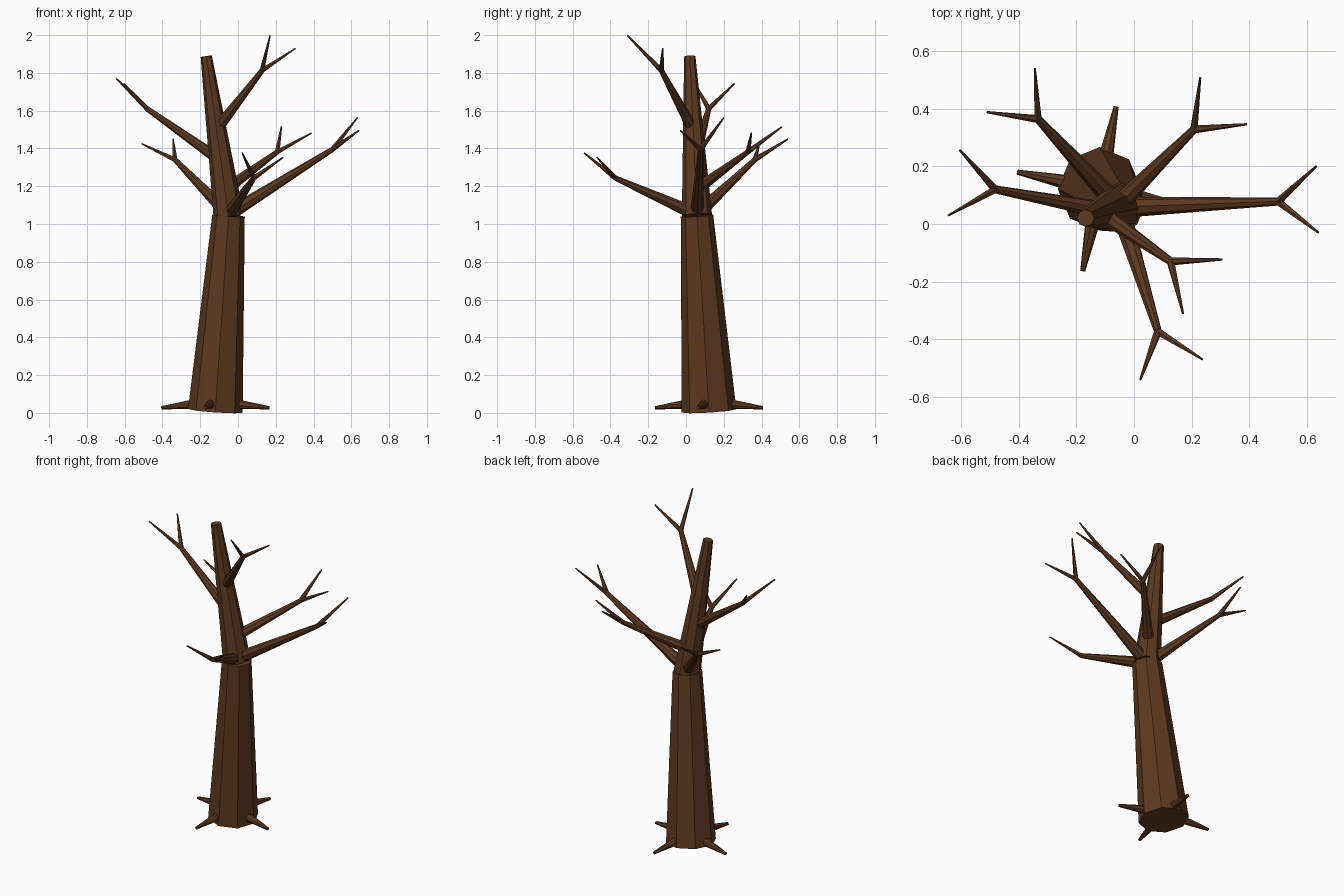
import bpy
import bmesh
from mathutils import Vector, Matrix

cube = bpy.data.objects.get("Cube")
if cube:
    bpy.data.objects.remove(cube, do_unlink=True)

# Single bark colour
bark = bpy.data.materials.new("bark_brown")
bark.use_nodes = True
bark.diffuse_color = (0.107, 0.042, 0.015, 1)
bark.node_tree.nodes["Principled BSDF"].inputs["Base Color"].default_value = bark.diffuse_color


def add_limb(bm, start, end, r1, r2, sides):
    """Tapered, capped, flat-sided limb between two points."""
    start, end = Vector(start), Vector(end)
    axis = end - start
    turn = Vector((0, 0, 1)).rotation_difference(axis).to_matrix().to_4x4()
    bmesh.ops.create_cone(bm, cap_ends=True, segments=sides, radius1=r1, radius2=r2,
                          depth=axis.length,
                          matrix=Matrix.Translation((start + end) / 2) @ turn)


def make_part(name, limbs):
    bm = bmesh.new()
    for limb in limbs:
        add_limb(bm, *limb)
    mesh = bpy.data.meshes.new(name)
    bm.to_mesh(mesh)
    bm.free()
    mesh.materials.append(bark)
    obj = bpy.data.objects.new(name, mesh)
    bpy.context.collection.objects.link(obj)
    return obj


# Trunk in two leaning sections
foot = Vector((-0.12, 0.122, 0.011))
crotch = Vector((-0.05, 0.058, 1.045))
top = Vector((-0.168, 0.02, 1.888))
make_part("lower_trunk", [(foot, crotch, 0.145, 0.086, 8)])
make_part("upper_trunk", [(crotch, top, 0.08, 0.03, 8)])

# Four short roots, a quarter turn apart
for i, side in enumerate(("back", "right", "front", "left")):
    reach = Matrix.Rotation(i * 1.5708, 3, 'Z') @ Vector((0.058, 0.285, 0))
    start = Vector((foot.x, foot.y, 0.06))
    tip = Vector((foot.x, foot.y, 0.027)) + reach
    make_part(side + "_root", [(start, tip, 0.037, 0.009, 8)])

# Branches: height on the upper trunk, thickness, fork point, two twig tips
branches = {
    "left_branch": (1.05, 0.037, (0.50, 0.078, 1.395),
                    (0.632, 0.2, 1.563), (0.64, -0.03, 1.495)),
    "back_right_branch": (1.05, 0.037, (-0.333, 0.364, 1.34),
                          (-0.344, 0.54, 1.45), (-0.51, 0.388, 1.425)),
    "front_branch": (1.05, 0.037, (0.083, -0.373, 1.243),
                     (0.238, -0.47, 1.352), (0.022, -0.54, 1.377)),
    "back_left_branch": (1.18, 0.034, (0.208, 0.328, 1.382),
                         (0.23, 0.508, 1.515), (0.39, 0.346, 1.482)),
    "right_branch": (1.335, 0.031, (-0.481, 0.12, 1.61),
                     (-0.604, 0.256, 1.743), (-0.644, 0.03, 1.77)),
    "high_front_branch": (1.5, 0.031, (0.127, -0.13, 1.812),
                          (0.17, -0.31, 1.998), (0.305, -0.123, 1.93)),
}
for name, (height, radius, fork, tip_a, tip_b) in branches.items():
    start = crotch.lerp(top, (height - crotch.z) / (top.z - crotch.z))
    limbs = [(start, fork, radius, 0.014, 8)]
    limbs += [(fork, tip, 0.014, 0.004, 6) for tip in (tip_a, tip_b)]
    make_part(name, limbs)
